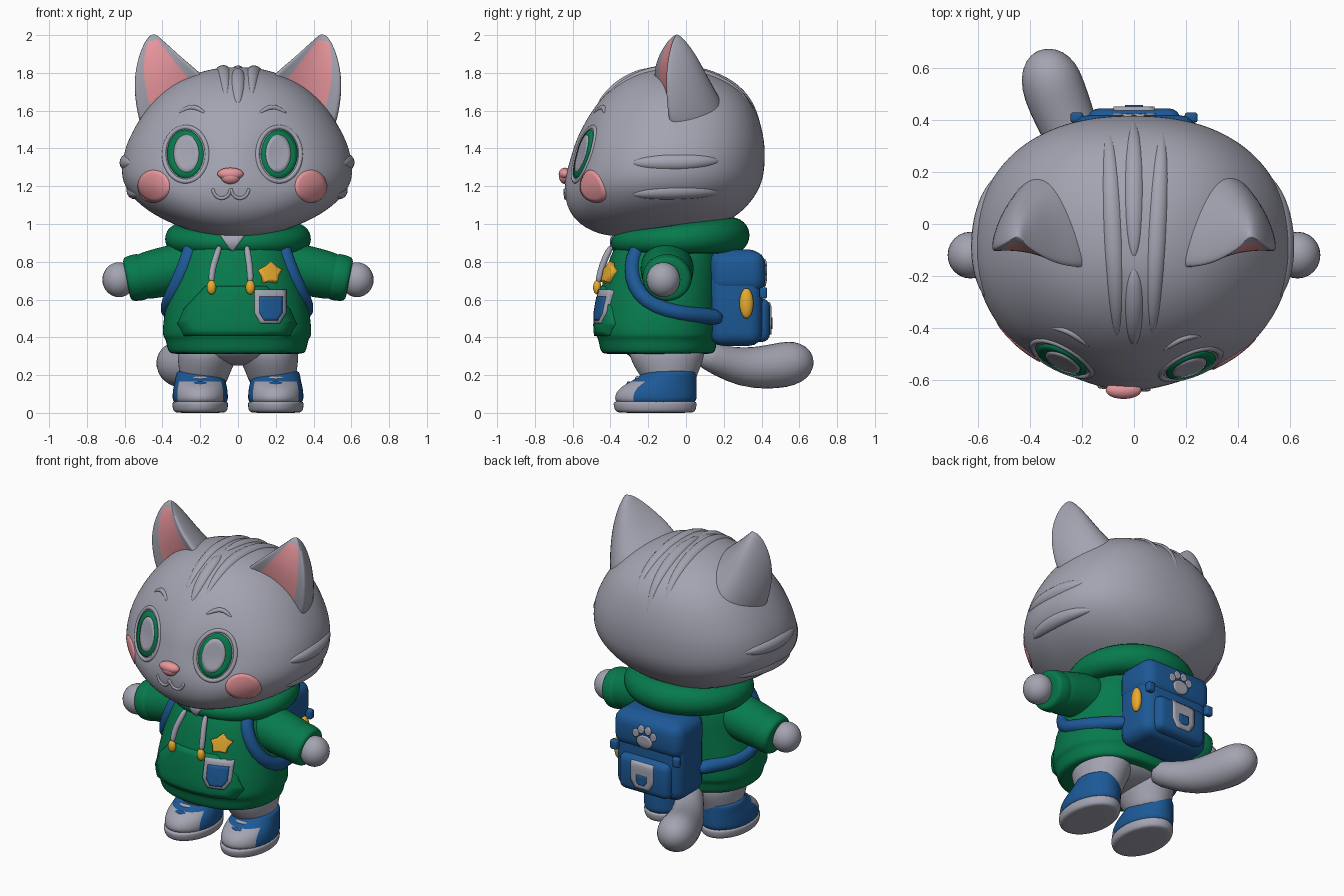
import bpy, bmesh
from math import sin, cos, pi, tau, exp, copysign
from mathutils import Vector, Matrix
from mathutils.bvhtree import BVHTree

if "Cube" in bpy.data.objects:
    bpy.data.objects.remove(bpy.data.objects["Cube"])


def material(name, rgb):
    m = bpy.data.materials.new(name)
    m.use_nodes = True
    m.diffuse_color = (*rgb, 1)
    m.node_tree.nodes["Principled BSDF"].inputs["Base Color"].default_value = (*rgb, 1)
    return m


FUR = material("grey fur", (.37, .37, .445))
GREEN = material("green cloth", (.002, .195, .072))
BLUE = material("blue canvas", (.012, .1, .31))
PINK = material("pink", (.82, .31, .34))
YELLOW = material("yellow", (.88, .45, .03))


def finish(name, bm, mats, sub=0):
    me = bpy.data.meshes.new(name)
    bm.to_mesh(me)
    bm.free()
    for m in mats:
        me.materials.append(m)
    for p in me.polygons:
        p.use_smooth = True
    ob = bpy.data.objects.new(name, me)
    bpy.context.collection.objects.link(ob)
    if sub:
        ob.modifiers.new("smooth", "SUBSURF").levels = sub
        ob.modifiers["smooth"].render_levels = sub
    return ob


def skin(name, rings, mats, closed=False, sub=2, rule=None):
    """Surface through a stack of rings; rule(ring, segment) picks the colour."""
    bm = bmesh.new()
    rows = [[bm.verts.new(p) for p in r] for r in rings]
    n, count = len(rows[0]), len(rows)
    for i in range(count if closed else count - 1):
        a, b = rows[i], rows[(i + 1) % count]
        for j in range(n):
            k = (j + 1) % n
            f = bm.faces.new((a[j], a[k], b[k], b[j]))
            if rule:
                f.material_index = rule(i, j)
    if not closed:
        bm.faces.new(rows[0])
        bm.faces.new(rows[-1])
    bmesh.ops.recalc_face_normals(bm, faces=bm.faces)
    return finish(name, bm, mats, sub)


def oval(z, cx, rx, y0, y1, n=24, front=2, back=2):
    """Horizontal ring; an exponent above 2 makes that half squarer."""
    pts = []
    for i in range(n):
        c, s = cos(tau * i / n), sin(tau * i / n)
        e = 2 / (front if s < 0 else back)
        pts.append(Vector((cx + rx * copysign(abs(c) ** e, c),
                           (y0 + y1) / 2 + (y1 - y0) / 2 * copysign(abs(s) ** e, s), z)))
    return pts


def tube(name, pts, radii, mat, closed=False, n=8, sub=1):
    pts = [Vector(p) for p in pts]
    rings, side, last = [], Vector((.31, .27, .91)), len(pts) - 1
    for i, p in enumerate(pts):
        if closed:
            t = pts[(i + 1) % (last + 1)] - pts[i - 1]
        else:
            t = pts[min(i + 1, last)] - pts[max(i - 1, 0)]
        t.normalize()
        side = (side - t * side.dot(t)).normalized()
        up = t.cross(side)
        r = radii[i] if isinstance(radii, (list, tuple)) else radii
        rings.append([p + (side * cos(tau * j / n) + up * sin(tau * j / n)) * r for j in range(n)])
    return skin(name, rings, [mat], closed, sub)


def blob(name, loc, size, mat):
    bm = bmesh.new()
    bmesh.ops.create_uvsphere(bm, u_segments=24, v_segments=16, radius=1,
                              matrix=Matrix.Translation(loc) @ Matrix.Diagonal((*size, 1)))
    return finish(name, bm, [mat])


def box(name, loc, size, bevel, mat):
    bm = bmesh.new()
    bmesh.ops.create_cube(bm, size=1, matrix=Matrix.Translation(loc) @ Matrix.Diagonal((*size, 1)))
    ob = finish(name, bm, [mat])
    b = ob.modifiers.new("round", "BEVEL")
    b.width, b.segments = bevel, 4
    return ob


def tree(ob):
    return BVHTree.FromObject(ob, bpy.context.evaluated_depsgraph_get())


AXES = {"front": Vector((0, 1, 0)), "back": Vector((0, -1, 0)), "top": Vector((0, 0, -1)),
        "left": Vector((-1, 0, 0)), "right": Vector((1, 0, 0))}


def cast(bvh, axis, u, v, off):
    d = AXES[axis]
    o = Vector((u, v, 0) if axis == "top" else (0, u, v) if axis in ("left", "right") else (u, 0, v))
    hit, nor, _, _ = bvh.ray_cast(o - d * 3, d)
    if hit is None:
        hit, nor, _, _ = bvh.find_nearest(o - d)
    return hit + nor * off


def patch(name, outline, bvh, mat, axis="front", off=.008):
    """Thin plate draped over a surface."""
    c = sum((Vector(p) for p in outline), Vector((0, 0))) / len(outline)
    bm = bmesh.new()
    rows = []
    for k, o in ((1, -.008), (.99, off), (.75, off), (.5, off), (.25, off)):
        rows.append([bm.verts.new(cast(bvh, axis, *(c + (Vector(p) - c) * k), o)) for p in outline])
    mid = bm.verts.new(cast(bvh, axis, *c, off))
    for j in range(len(outline)):
        k = (j + 1) % len(outline)
        for a, b in zip(rows, rows[1:]):
            bm.faces.new((a[j], a[k], b[k], b[j]))
        bm.faces.new((rows[-1][j], rows[-1][k], mid))
    bm.normal_update()
    if sum((f.normal for f in bm.faces), Vector()).dot(AXES[axis]) > 0:
        bmesh.ops.reverse_faces(bm, faces=bm.faces)
    return finish(name, bm, [mat])


def ellipse(x, z, rx, rz, n=28):
    return [(x + rx * cos(tau * i / n), z + rz * sin(tau * i / n)) for i in range(n)]


def poly(corners, step=5):
    pairs = zip(corners, corners[1:] + corners[:1])
    return [Vector(a).lerp(Vector(b), i / step) for a, b in pairs for i in range(step)]


def ridge(name, bvh, axis, ends, r, n=13):
    """Tapered low stripe lying on a surface."""
    a, b = map(Vector, ends)
    fat = [max(.15, sin(pi * i / (n - 1)) ** .4) * r for i in range(n)]
    pts = [cast(bvh, axis, *a.lerp(b, i / (n - 1)), -.58 * f) for i, f in enumerate(fat)]
    return tube(name, pts, fat, FUR)


# Head with eye sockets
FX, EYE_Z = -.03, 1.37
rings = [oval(z, -.005, rx, a, b, 40, 2, 2.3) for z, rx, a, b in (
    (.93, .1, -.38, -.02), (.955, .22, -.49, .1), (1.01, .37, -.58, .22), (1.09, .51, -.635, .33),
    (1.2, .605, -.65, .4), (1.29, .615, -.635, .417), (1.37, .602, -.61, .42), (1.45, .577, -.585, .415),
    (1.58, .505, -.515, .385), (1.69, .41, -.43, .32), (1.77, .295, -.33, .21), (1.82, .15, -.21, .07),
    (1.83, .05, -.13, -.04))]
for p in (p for r in rings for p in r if p.y < -.2):
    p.y += .045 * exp(-((abs(p.x - FX) - .24) / .12) ** 2 - ((p.z - EYE_Z + .03) / .13) ** 2)
hb = tree(skin("head", rings, [FUR]))

# Face
for s, side in ((-1, "right"), (1, "left")):
    x = FX + s * .248
    patch(side + "_eye", ellipse(x, EYE_Z, .096, .128), hb, GREEN)
    patch(side + "_pupil", ellipse(x - s * .008, EYE_Z, .067, .1), hb, FUR, off=.014)
    rim = [cast(hb, "front", u, v, -.004) for u, v in ellipse(x, EYE_Z, .115, .145)]
    tube(side + "_eye_rim", rim, .014, FUR, closed=True)
    patch(side + "_cheek", ellipse(FX + s * .415, 1.2, .084, .086), hb, PINK, off=.004)
    brow = [cast(hb, "front", FX + s * (.14 + .025 * i), 1.585 + .035 * sin(pi * i / 6), -.003) for i in range(7)]
    tube(side + "_brow", brow, [.004, .012, .015, .016, .015, .012, .004], FUR)
    mouth = [cast(hb, "front", FX - .008 + s * (.048 - .048 * cos(pi * i / 8)),
                  1.19 - .055 * sin(pi * i / 8), 0) for i in range(9)]
    tube(side + "_mouth", mouth, .01, FUR)
    for z in (1.335, 1.165):
        ridge(side + "_whisker_stripe", hb, side, ((-.29, z - .01), (.18, z)), .054)
blob("nose", (FX - .01, -.64, 1.265), (.069, .034, .033), PINK)
blob("nose_tip", (FX - .01, -.64, 1.25), (.052, .032, .038), PINK)
for x, a, b in ((-.1, -.44, .385), (0, -.47, -.17), (0, -.13, .4), (.11, -.43, .37)):
    ridge("crown_stripe", hb, "top", ((x * .65, a), (x, b)), .048, n=17)

# Ears: a scooped front and a round back
OUTER = ((-.5, -.06, 1.42), (-.55, -.09, 1.6), (-.56, -.1, 1.76), (-.535, -.09, 1.88), (-.495, -.07, 1.97), (-.46, -.05, 2.005))
INNER = ((-.1, -.16, 1.68), (-.17, -.17, 1.79), (-.265, -.16, 1.86), (-.345, -.125, 1.93), (-.41, -.085, 1.985), (-.435, -.05, 2.005))
BULGE = (.37, .34, .26, .18, .085, .01)
FRONT = ((.93, -.02), (.85, .02), (.5, .07), (.16, .02), (.07, -.02))
for s, side in ((-1, "right"), (1, "left")):
    rings = []
    for o, i, b in zip(OUTER, INNER, BULGE):
        o, i = Vector(o), Vector(i)
        ring = [o.lerp(i, t) + Vector((.1, 1, -.15)) * b * sin(pi * t) ** .5 for t in (0, .06, .25, .5, .75, .94, 1)]
        ring += [o.lerp(i, t) + Vector((0, d * b * 1.1, 0)) for t, d in FRONT]
        rings.append([Vector((-s * p.x, p.y, p.z)) for p in ring])
    skin(side + "_ear", rings, [FUR, PINK], rule=lambda i, j: int(8 <= j <= 9 and i < 4))

# Hoodie
torso = skin("hoodie_body", [oval(z, -.005, rx, a, b, 24, 2.3, 2.2) for z, rx, a, b in (
    (.31, .33, -.42, .12), (.315, .37, -.455, .16), (.385, .378, -.465, .165), (.4, .393, -.475, .18),
    (.43, .4, -.485, .185), (.55, .385, -.475, .185), (.68, .355, -.447, .185), (.8, .33, -.415, .19),
    (.9, .285, -.37, .17), (.96, .22, -.3, .12))], [GREEN])
tb = tree(torso)
hood_pts, hood_r = [], []
for i in range(24):
    a = tau * i / 24
    back = (1 + sin(a)) / 2
    hood_pts.append((.315 * cos(a), -.05 + .295 * sin(a), .9 + .04 * back))
    hood_r.append(.058 + .042 * back)
hood = tube("hood", hood_pts, hood_r, GREEN, closed=True, n=12)
patch("neck_opening", poly([(-.1, .945), (.04, .945), (-.03, .85)]), tree(hood), FUR)
patch("front_pocket", poly([(-.17, .67), (.15, .67), (.27, .55), (.305, .47), (.27, .41), (-.28, .41),
                            (-.315, .47), (-.28, .55)]), tb, GREEN, off=.014)


def shield(x, z, w, h):
    return poly([(x - w, z + h), (x + w, z + h), (x + w, z - h * .4), (x + w * .6, z - h),
                 (x - w * .6, z - h), (x - w, z - h * .4)])


def star(x, z, r):
    return [(x + cos(pi / 2 + pi * i / 5) * r * (1 - .3 * (i % 2)),
             z + sin(pi / 2 + pi * i / 5) * r * (1 - .3 * (i % 2))) for i in range(10)]


patch("badge_border", shield(.165, .56, .08, .088), tb, FUR, off=.022)
patch("badge", shield(.167, .55, .058, .062), tb, BLUE, off=.028)
patch("star_pin", star(.163, .735, .06), tb, YELLOW, off=.03)
for name, xa, xb in (("right", -.095, -.14), ("left", .045, .065)):
    pts = [(xa, -.39, .89), ((xa + xb) / 2, -.43, .82), (xb, -.452, .75), (xb, -.468, .68)]
    tube(name + "_drawstring", pts, .019, FUR)
    blob(name + "_string_tip", (xb, -.47, .665), (.025, .022, .038), YELLOW)


# Arms and legs
def shoe_rule(i, j):
    return int(i > 2 or sin(tau * (j + .5) / 32) > -.55)


def arm_ring(s, x, z, r):
    angles = [tau * j / 16 for j in range(16)]
    return [Vector((s * (x + .2 * r * sin(a)), -.1 + r * 1.08 * cos(a), z + r * sin(a))) for a in angles]


for s, side in ((-1, "right"), (1, "left")):
    skin(side + "_sleeve", [arm_ring(s, *a) for a in (
        (.18, .785, .12), (.28, .77, .135), (.38, .75, .132), (.49, .725, .126), (.505, .722, .118), (.515, .72, .126),
        (.57, .71, .122), (.59, .705, .11), (.59, .705, .07))], [GREEN])
    blob(side + "_hand", (s * .63, -.12, .705), (.088, .09, .092), FUR)
    skin(side + "_leg", [oval(z, s * x, rx, a, b, 16) for z, x, rx, a, b in (
        (.12, .185, .115, -.19, .04), (.2, .178, .132, -.25, .06), (.28, .165, .16, -.3, .1),
        (.38, .15, .17, -.32, .11))], [FUR])
    skin(side + "_sole", [oval(z, s * .2, rx, a, b) for z, rx, a, b in (
        (0, .115, -.34, .02), (.003, .145, -.378, .053), (.05, .15, -.388, .06), (.06, .145, -.382, .055),
        (.064, .11, -.34, .02))], [FUR])
    skin(side + "_shoe", [oval(z, s * .2, rx, a, b, 32) for z, rx, a, b in (
        (.03, .147, -.378, .056), (.095, .148, -.38, .058), (.135, .143, -.35, .058), (.165, .135, -.295, .057),
        (.195, .13, -.245, .056), (.22, .125, -.225, .055), (.223, .1, -.19, .035))], [FUR, BLUE], rule=shoe_rule)
    for y, z, m in ((-.268, .186, FUR), (-.313, .158, BLUE)):
        tube(side + "_lace", [(s * .2 + u, y + abs(u) * .6, z - u * u * 4) for u in (-.09, -.05, 0, .05, .09)],
             [.008, .013, .014, .013, .008], m)
    # Shoulder straps
    path = ((-.2, .92), (-.27, .87), (-.295, .77), (-.275, .67), (-.215, .59), (-.1, .54), (.02, .52), (.1, .515))
    strap = [cast(tb, side, y, z, -.008) for y, z in path] + [Vector((s * .2, .2, .5))]
    tube(side + "_strap", strap, .047, BLUE)
blob("hips", (0, -.11, .35), (.3, .22, .1), FUR)

# Tail
tube("tail", [(-.08, .06, .33), (-.15, .18, .275), (-.22, .3, .24), (-.27, .42, .24), (-.31, .52, .255),
              (-.33, .59, .27), (-.345, .645, .28), (-.35, .673, .285)],
     [.075, .085, .107, .119, .125, .115, .08, .025], FUR, n=14)

# Backpack
box("pack_body", (0, .265, .61), (.47, .28, .51), .07, BLUE)
flap = box("pack_flap", (0, .275, .745), (.485, .29, .225), .07, BLUE)
pocket = box("pack_pocket", (0, .39, .49), (.36, .11, .23), .045, BLUE)
for s in (-1, 1):
    box("pack_buckle", (s * .22, .41, .635), (.05, .04, .06), .012, BLUE)
tube("pack_handle", [(-.09, .24, .84), (-.07, .24, .875), (0, .24, .885), (.07, .24, .875), (.09, .24, .84)], .018, BLUE)
fb = tree(flap)
patch("paw_pad", ellipse(0, .71, .055, .042, 16), fb, FUR, "back")
for x, z in ((-.062, .755), (-.024, .785), (.024, .785), (.062, .755)):
    patch("paw_toe", ellipse(x, z, .022, .026, 12), fb, FUR, "back")
pb = tree(pocket)
patch("pack_emblem", shield(0, .5, .08, .085), pb, FUR, "back")
patch("pack_emblem_centre", shield(0, .475, .035, .03), pb, BLUE, "back", .014)
blob("charm", (.25, .32, .58), (.027, .037, .08), YELLOW)
